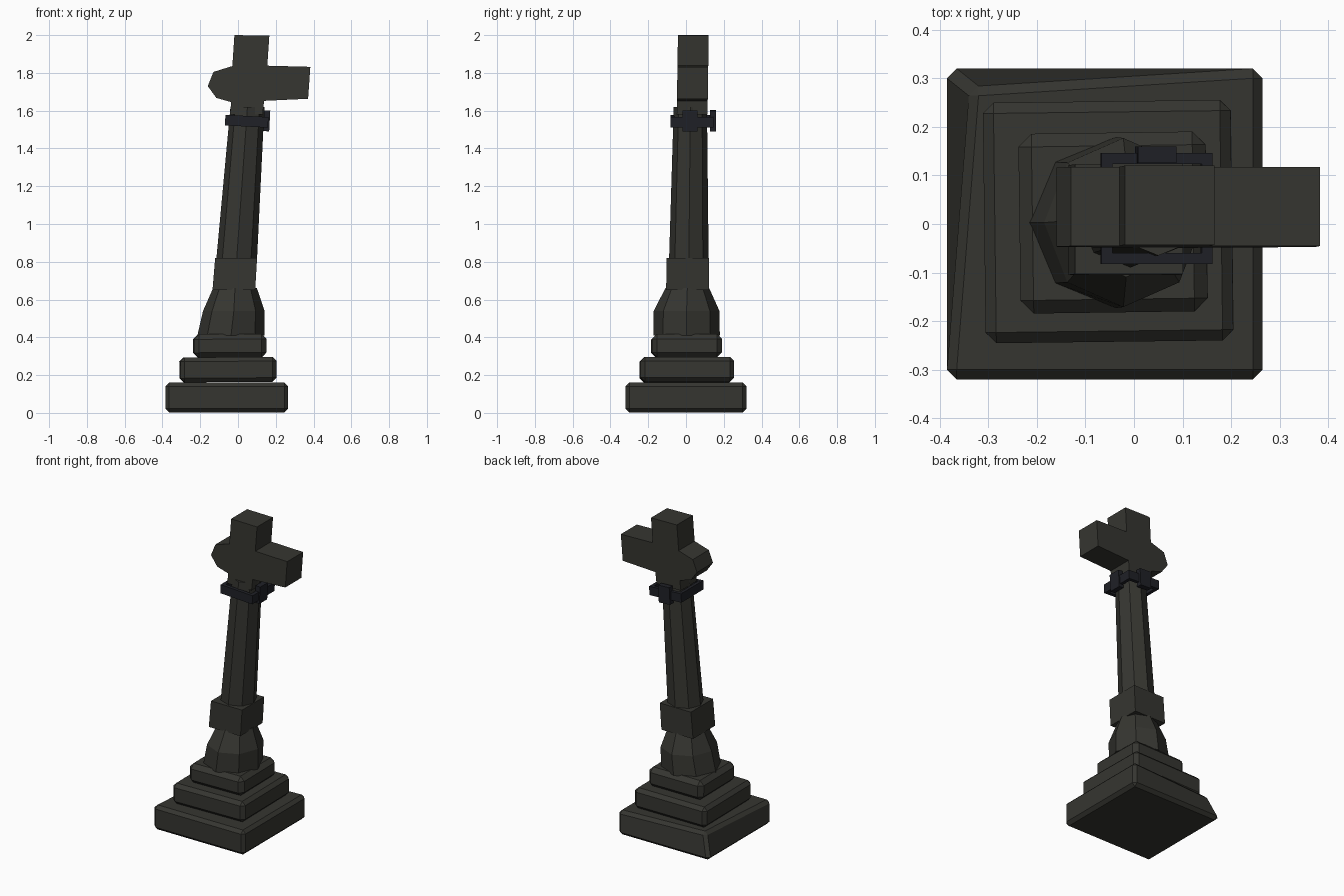
import bpy, bmesh
from math import cos, sin, pi, radians
from mathutils import Matrix, Vector

if "Cube" in bpy.data.objects:
    bpy.data.objects.remove(bpy.data.objects["Cube"])


def material(name, rgb):
    m = bpy.data.materials.new(name)
    m.diffuse_color = (*rgb, 1)
    m.use_nodes = True
    m.node_tree.nodes["Principled BSDF"].inputs["Base Color"].default_value = m.diffuse_color
    return m


STONE = material("dark_stone", (0.036, 0.036, 0.030))
IRON = material("dark_iron", (0.014, 0.015, 0.020))


def finish(name, bm, mat):
    bmesh.ops.recalc_face_normals(bm, faces=bm.faces)
    me = bpy.data.meshes.new(name)
    bm.to_mesh(me)
    bm.free()
    me.materials.append(mat)
    ob = bpy.data.objects.new(name, me)
    bpy.context.collection.objects.link(ob)
    return ob


def block(name, center, size, bevel=0, tilt=0, turn=0, mat=STONE, chip=None):
    bm = bmesh.new()
    bmesh.ops.create_cube(bm, size=1)
    bmesh.ops.scale(bm, vec=size, verts=bm.verts)
    if bevel:
        bmesh.ops.bevel(bm, geom=bm.edges[:], offset=bevel, segments=1,
                        affect='EDGES')
    if chip:  # knock in the upper back left corner
        for v in bm.verts:
            if v.co.x < 0 and v.co.y > 0 and v.co.z > 0:
                v.co += Vector(chip)
    bm.transform(Matrix.Translation(center) @ Matrix.Rotation(radians(tilt), 4, 'Y')
                 @ Matrix.Rotation(radians(turn), 4, 'Z'))
    return finish(name, bm, mat)


def loft(name, sections, sides=8, phase=0.0, mat=STONE):
    """Sections are (centre x, centre y, z, radius x, radius y)."""
    bm = bmesh.new()
    rings = []
    for cx, cy, z, rx, ry in sections:
        angles = [phase + 2 * pi * i / sides for i in range(sides)]
        rings.append([bm.verts.new((cx + rx * cos(a), cy + ry * sin(a), z))
                      for a in angles])
    for a, b in zip(rings, rings[1:]):
        for i in range(sides):
            j = (i + 1) % sides
            bm.faces.new((a[i], a[j], b[j], b[i]))
    bm.faces.new(rings[0][::-1])
    bm.faces.new(rings[-1])
    return finish(name, bm, mat)


# Stepped plinth, with one broken corner on the lowest slab
block("bottom_step", (-0.06, 0, 0.081), (0.65, 0.64, 0.158), 0.02,
      chip=(0.045, -0.036, 0))
block("middle_step", (-0.053, 0.005, 0.229), (0.51, 0.495, 0.132), 0.022, -0.4, 0.7)
block("top_step", (-0.043, 0.003, 0.355), (0.385, 0.37, 0.125), 0.027, -0.4, 0.8)

# Leaning pillar
loft("bulged_foot", [(-0.037, 0.003, 0.41, 0.178, 0.176),
                     (-0.022, 0.003, 0.54, 0.163, 0.174),
                     (-0.016, 0.007, 0.66, 0.116, 0.116)])
r2 = 2 ** 0.5
loft("square_collar", [(-0.022, 0.008, 0.65, 0.113 * r2, 0.113 * r2),
                       (-0.010, 0.010, 0.82, 0.111 * r2, 0.113 * r2)], 4, pi / 4)
loft("octagonal_shaft", [(-0.008, 0.015, 0.80, 0.108, 0.105),
                         (0.050, 0.023, 1.62, 0.090, 0.088)])

# Iron clamp around the neck
bx, by, bz = 0.046, 0.032, 1.544
for label, s in (("front", -1), ("back", 1)):
    block("clamp_bar_" + label, (bx, by + s * 0.103, bz), (0.222, 0.022, 0.056),
          tilt=3, mat=IRON)
for label, s in (("left", -1), ("right", 1)):
    block("clamp_bar_" + label, (bx + s * 0.103, by, bz - s * 0.005),
          (0.022, 0.228, 0.056), tilt=3, mat=IRON)
block("clamp_lug_right", (0.152, 0.022, 1.546), (0.032, 0.08, 0.11), tilt=3, mat=IRON)
block("clamp_lug_back", (0.045, 0.143, 1.546), (0.08, 0.034, 0.11), tilt=3, mat=IRON)

# Cross with a broken left arm
outline = [(-0.043, 1.58), (0.131, 1.58), (0.138, 1.652), (0.371, 1.663),
           (0.383, 1.832), (0.155, 1.838), (0.166, 1.997), (-0.019, 2.0),
           (-0.030, 1.836), (-0.130, 1.805), (-0.160, 1.73), (-0.115, 1.668),
           (-0.036, 1.645)]
bm = bmesh.new()
face = bm.faces.new([bm.verts.new((x, -0.048 + 0.015 * (z - 1.65), z))
                     for x, z in outline])
ext = bmesh.ops.extrude_face_region(bm, geom=[face])
bmesh.ops.translate(bm, vec=(0, 0.163, 0),
                    verts=[g for g in ext["geom"] if isinstance(g, bmesh.types.BMVert)])
finish("broken_cross", bm, STONE)
